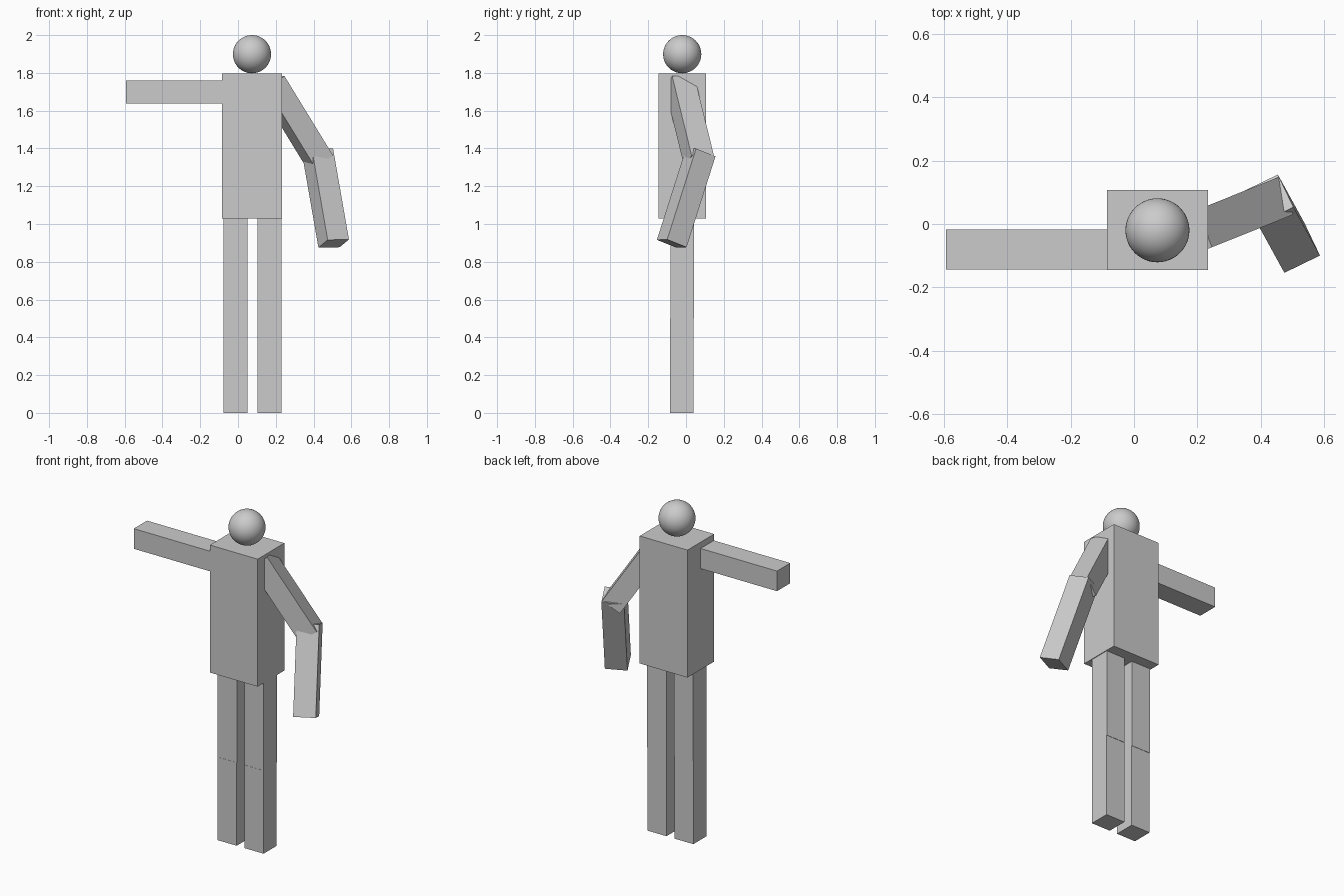
import bpy
import bmesh
from mathutils import Matrix, Vector

if "Cube" in bpy.data.objects:
    bpy.data.objects.remove(bpy.data.objects["Cube"])

grey = bpy.data.materials.new("light grey")
grey.diffuse_color = (0.6, 0.6, 0.6, 1)
grey.use_nodes = True
grey.node_tree.nodes["Principled BSDF"].inputs["Base Color"].default_value = grey.diffuse_color


def finish(name, bm):
    mesh = bpy.data.meshes.new(name)
    bmesh.ops.recalc_face_normals(bm, faces=bm.faces)
    bm.to_mesh(mesh)
    bm.free()
    mesh.materials.append(grey)
    obj = bpy.data.objects.new(name, mesh)
    bpy.context.collection.objects.link(obj)
    return obj


def box(name, low, high):
    """Axis-aligned box between two corners."""
    low, high = Vector(low), Vector(high)
    bm = bmesh.new()
    bmesh.ops.create_cube(bm, size=1)
    bmesh.ops.scale(bm, vec=high - low, verts=bm.verts)
    bmesh.ops.translate(bm, vec=(low + high) / 2, verts=bm.verts)
    return finish(name, bm)


def limb(name, start, end, side, width, depth):
    """Box running from start to end, with its width along the side direction."""
    start, end = Vector(start), Vector(end)
    w = (end - start).normalized()
    u = Vector(side)
    u = (u - w * u.dot(w)).normalized()
    v = w.cross(u)
    bm = bmesh.new()
    bmesh.ops.create_cube(bm, size=1)
    bmesh.ops.scale(bm, vec=(width, depth, (end - start).length), verts=bm.verts)
    turn = Matrix((u, v, w)).transposed().to_4x4()
    bm.transform(Matrix.Translation((start + end) / 2) @ turn)
    return finish(name, bm)


# Torso
box("torso", (-0.085, -0.146, 1.03), (0.233, 0.107, 1.797))

# Head
bm = bmesh.new()
bmesh.ops.create_uvsphere(bm, u_segments=48, v_segments=24, radius=0.101)
bmesh.ops.translate(bm, vec=(0.074, -0.02, 1.899), verts=bm.verts)
for f in bm.faces:
    f.smooth = True
finish("head", bm)

# Legs, each a thigh and a shin
for side, x in (("right", -0.077), ("left", 0.102)):
    box(side + "_thigh", (x, -0.083, 0.5), (x + 0.127, 0.042, 1.03))
    box(side + "_shin", (x, -0.084, 0), (x + 0.127, 0.04, 0.5))

# Arm held straight out
box("raised_arm", (-0.593, -0.144, 1.638), (-0.07, -0.018, 1.759))

# Hanging arm, bent at the elbow
limb("upper_arm", (0.176, -0.033, 1.75), (0.433, 0.07, 1.33),
     (0.372, -0.928, 0), 0.127, 0.12)
limb("forearm", (0.4225, 0.0775, 1.378), (0.5065, -0.0755, 0.8965),
     (0.902, 0.431, 0), 0.125, 0.121)
